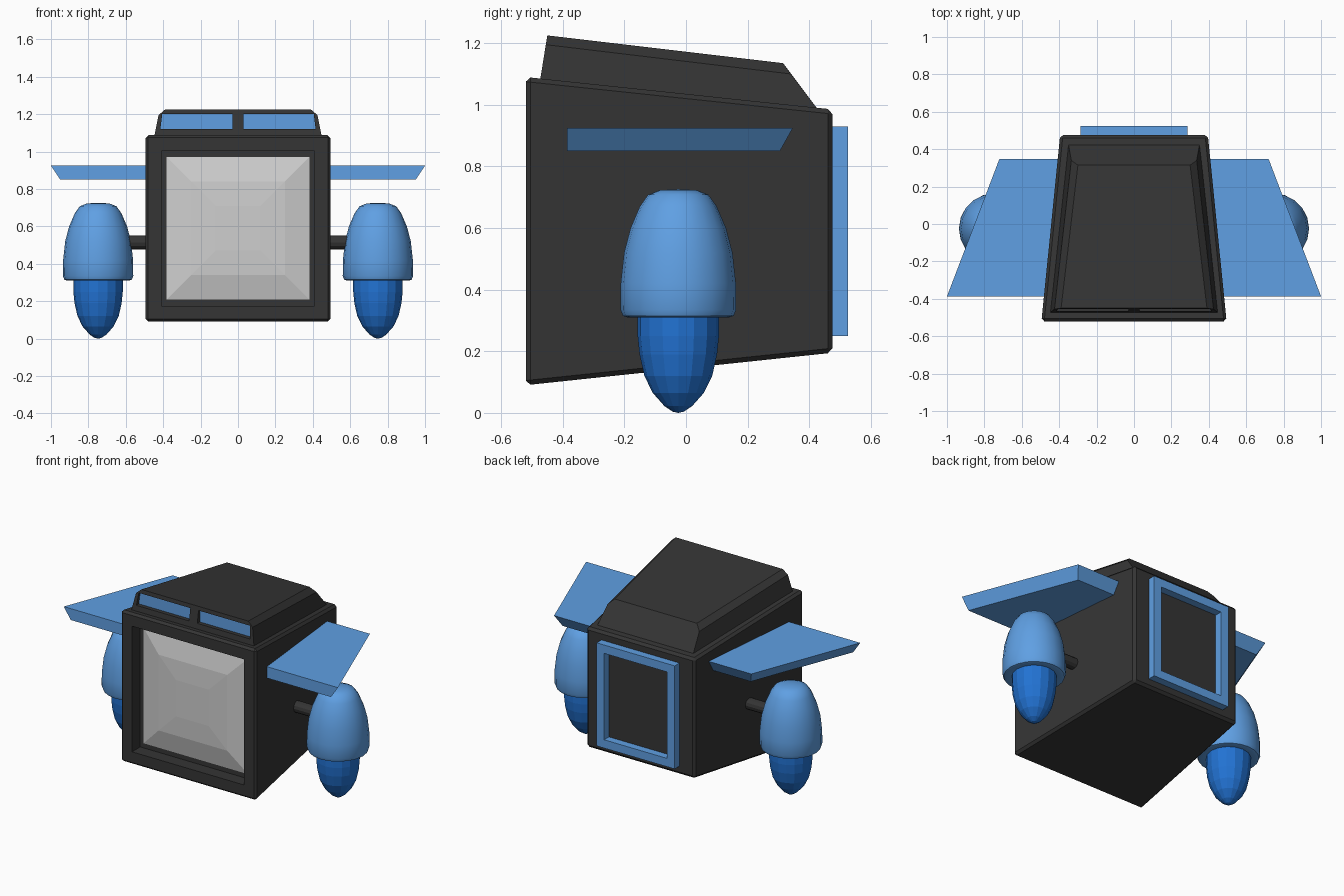
import bpy, bmesh, math
from mathutils import Vector, Matrix

if "Cube" in bpy.data.objects:
    bpy.data.objects.remove(bpy.data.objects["Cube"])


def material(name, rgb):
    m = bpy.data.materials.new(name)
    m.diffuse_color = (*rgb, 1)
    m.use_nodes = True
    m.node_tree.nodes["Principled BSDF"].inputs["Base Color"].default_value = m.diffuse_color
    return m


CHARCOAL = material("charcoal", (0.035, 0.035, 0.035))
LIGHT_BLUE = material("light blue", (0.115, 0.35, 0.77))
DEEP_BLUE = material("deep blue", (0.016, 0.17, 0.65))
PALE_GREY = material("pale grey", (0.62, 0.62, 0.62))


def finish(name, bm, mat):
    bmesh.ops.recalc_face_normals(bm, faces=bm.faces)
    me = bpy.data.meshes.new(name)
    bm.to_mesh(me)
    bm.free()
    me.materials.append(mat)
    ob = bpy.data.objects.new(name, me)
    bpy.context.collection.objects.link(ob)
    return ob


def loft(loops, cap_start=True, cap_end=True):
    """Skin between closed loops that have the same number of points."""
    bm = bmesh.new()
    rings = [[bm.verts.new(p) for p in loop] for loop in loops]
    n = len(rings[0])
    for a, b in zip(rings, rings[1:]):
        for i in range(n):
            j = (i + 1) % n
            bm.faces.new((a[i], a[j], b[j], b[i]))
    if cap_start:
        bm.faces.new(rings[0])
    if cap_end:
        bm.faces.new(rings[-1])
    return bm


def rect(hx, z0, z1, y):
    return [(-hx, y, z0), (hx, y, z0), (hx, y, z1), (-hx, y, z1)]


def lathe(name, profile, centre, steps, mat):
    """Spin an (r, z) profile around a vertical axis."""
    bm = bmesh.new()
    vs = [bm.verts.new((r, 0, z)) for r, z in profile]
    es = [bm.edges.new(p) for p in zip(vs, vs[1:])]
    bmesh.ops.spin(bm, geom=vs + es, axis=(0, 0, 1), cent=(0, 0, 0),
                   steps=steps, angle=math.tau)
    bmesh.ops.remove_doubles(bm, verts=bm.verts, dist=1e-4)
    bmesh.ops.translate(bm, verts=bm.verts, vec=centre)
    return finish(name, bm, mat)


# Tapered body with chamfered edges and a recessed front
bm = loft([rect(0.495, 0.09, 1.09, -0.52), rect(0.395, 0.195, 0.985, 0.475)])
bmesh.ops.recalc_face_normals(bm, faces=bm.faces)
bmesh.ops.bevel(bm, geom=list(bm.edges), offset=0.015, segments=1,
                affect='EDGES', profile=0.5)
bm.normal_update()
front = min(bm.faces, key=lambda f: f.calc_center_median().y)
bmesh.ops.inset_region(bm, faces=[front], thickness=0.1)
bm.normal_update()
deep = bmesh.ops.extrude_discrete_faces(bm, faces=[front])["faces"][0]
bmesh.ops.translate(bm, verts=deep.verts, vec=(0, 0.085, 0))
finish("body", bm, CHARCOAL)

# Gently bulging screen set in the recess
levels = [(0.381, -0.44), (0.25, -0.47), (0.12, -0.476)]
finish("screen", loft([rect(h, 0.59 - h, 0.59 + h, y) for h, y in levels],
                      cap_start=False), PALE_GREY)


# Roof cap, sections running front to back
def arch(points):
    return [(-x, y, z) for x, y, z in points] + [(x, y, z) for x, y, z in reversed(points)]


roof = finish("roof", loft([
    arch([(0.45, -0.475, 1.07), (0.425, -0.455, 1.195), (0.39, -0.45, 1.225)]),
    arch([(0.352, 0.435, 0.975), (0.335, 0.34, 1.10), (0.30, 0.315, 1.135)]),
]), CHARCOAL)

# Two window openings cut into the roof front, each with a glass plate
for side, label in ((-1, "left"), (1, "right")):
    def pane(y):
        return [(side * x, y, z) for x, z in
                ((0.03, 1.12), (0.415, 1.12), (0.405, 1.2), (0.03, 1.2))]

    cutter = finish("window_cutter", loft([pane(-0.52), pane(-0.435)]), CHARCOAL)
    mod = roof.modifiers.new("opening", 'BOOLEAN')
    mod.object, mod.operation, mod.solver = cutter, 'DIFFERENCE', 'EXACT'
    bpy.context.view_layer.objects.active = roof
    bpy.ops.object.modifier_apply(modifier=mod.name)
    bpy.data.objects.remove(cutter)
    finish(label + "_window", loft([pane(-0.441), pane(-0.435)]), LIGHT_BLUE)

# Raised frame on the back
outer, inner = (0.285, 0.25, 0.93), (0.23, 0.305, 0.875)
finish("back_frame", loft([rect(*outer, 0.47), rect(*outer, 0.525),
                           rect(*inner, 0.525), rect(*inner, 0.47)], False, False),
       LIGHT_BLUE)

# Engine profiles
POD = [(0.10, 0.325), (0.165, 0.31), (0.18, 0.315), (0.188, 0.335), (0.187, 0.42),
       (0.176, 0.52), (0.155, 0.60), (0.125, 0.67), (0.098, 0.708),
       (0.06, 0.723), (0, 0.726)]
NOZZLE = [(0, 0.34), (0.132, 0.34), (0.132, 0.25), (0.126, 0.19), (0.11, 0.12),
          (0.083, 0.065), (0.045, 0.022), (0.018, 0.004), (0, 0)]

for side, label in ((-1, "left"), (1, "right")):
    # Wing with raked tip and undercut edges
    top = [(0.38, -0.387), (1.0, -0.387), (0.72, 0.347), (0.38, 0.347)]
    low = [(0.38, -0.387), (0.95, -0.387), (0.686, 0.305), (0.38, 0.305)]
    finish(label + "_wing", loft([[(side * x, y, 0.85) for x, y in low],
                                  [(side * x, y, 0.925) for x, y in top]]), LIGHT_BLUE)

    # Engine pod and nozzle
    centre = (side * 0.748, -0.025, 0)
    pod = lathe(label + "_engine_pod", POD, centre, 20, LIGHT_BLUE)
    bpy.ops.object.select_all(action='DESELECT')
    pod.select_set(True)
    bpy.context.view_layer.objects.active = pod
    bpy.ops.object.shade_smooth_by_angle(angle=math.radians(40))
    lathe(label + "_nozzle", NOZZLE, centre, 16, DEEP_BLUE)

    # Strut joining the pod to the body
    bm = bmesh.new()
    bmesh.ops.create_cone(bm, cap_ends=True, segments=12, radius1=0.037,
                          radius2=0.037, depth=0.24,
                          matrix=Matrix.Translation((side * 0.51, -0.025, 0.515))
                          @ Matrix.Rotation(math.pi / 2, 4, 'Y'))
    finish(label + "_strut", bm, CHARCOAL)
